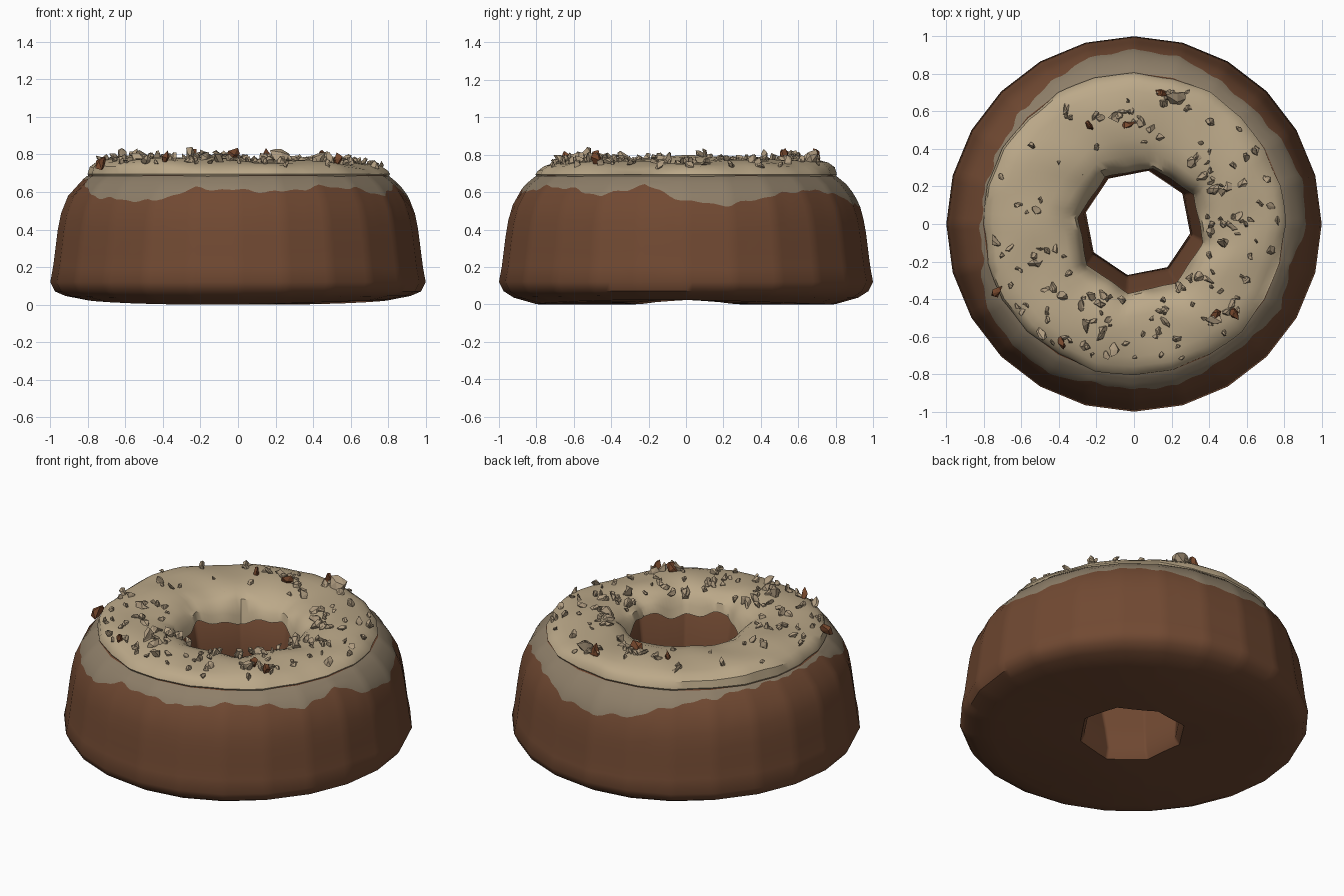
import bpy, bmesh, random
from math import sin, cos, pi, tau, degrees
from mathutils import Vector, Matrix, Euler

random.seed(7)
if "Cube" in bpy.data.objects:
    bpy.data.objects.remove(bpy.data.objects["Cube"], do_unlink=True)


def material(name, rgb):
    m = bpy.data.materials.new(name)
    m.use_nodes = True
    m.diffuse_color = (*rgb, 1)
    m.node_tree.nodes["Principled BSDF"].inputs["Base Color"].default_value = (*rgb, 1)
    return m


BROWN = material("cake brown", (0.165, 0.067, 0.032))
STAIN = material("soaked glaze", (0.27, 0.21, 0.14))
CREAM = material("cream icing", (0.50, 0.395, 0.25))
NUT = material("nut beige", (0.43, 0.33, 0.215))
DARK_NUT = material("nut skin brown", (0.20, 0.07, 0.028))


def interp(points, x):
    """Piecewise linear lookup in a sorted list of pairs."""
    for (x0, y0), (x1, y1) in zip(points, points[1:]):
        if x <= x1:
            return y0 + (y1 - y0) * max(0, (x - x0) / (x1 - x0))
    return points[-1][1]


def facet(a, sides):
    """Radius factor that turns a circle into a polygon."""
    step = tau / sides
    return cos(step / 2) / cos(a % step - step / 2)


def place(a, r, z):
    """Outer rim is many-sided; the hole is octagonal and leans off-centre."""
    w = min(1, max(0, (0.6 - r) / 0.25))
    rr = r * (facet(a, 24) * (1 - w) + facet(a + 0.2, 8) * 1.03 * w)
    up = min(1, z / 0.65)
    return Vector((rr * cos(a) + w * (0.02 + 0.015 * up),
                   rr * sin(a) + w * (0.01 - 0.045 * up), z))


def ring(name, column, segs, mats, closed, rule=lambda k: 0):
    """Sweep a column of (radius, height) pairs round the vertical axis."""
    bm = bmesh.new()
    cols = []
    for i in range(segs):
        a = tau * i / segs
        cols.append([bm.verts.new(place(a, r, z)) for r, z in column(a)])
    n = len(cols[0])
    for i in range(segs):
        c, d = cols[i], cols[(i + 1) % segs]
        for k in range(n if closed else n - 1):
            j = (k + 1) % n
            f = bm.faces.new((c[k], d[k], d[j], c[j]))
            f.material_index = rule(k)
    bmesh.ops.recalc_face_normals(bm, faces=bm.faces)
    return finish(name, bm, mats, True)


def finish(name, bm, mats, smooth):
    me = bpy.data.meshes.new(name)
    bm.to_mesh(me)
    bm.free()
    for m in mats:
        me.materials.append(m)
    ob = bpy.data.objects.new(name, me)
    bpy.context.collection.objects.link(ob)
    if smooth:
        bpy.ops.object.select_all(action="DESELECT")
        ob.select_set(True)
        bpy.context.view_layer.objects.active = ob
        bpy.ops.object.shade_smooth_by_angle(angle=0.7)
    return ob


# Cake body: outer wall radius by height, and lower edge of the soaked band
WALL = [(0.12, 1.0), (0.2, 0.985), (0.4, 0.96), (0.5, 0.94), (0.58, 0.905),
        (0.64, 0.86), (0.685, 0.805)]
EDGE = [.55, .53, .58, .61, .60, .54, .52, .55, .62, .65, .67, .675,
        .675, .66, .58, .56, .55, .62, .61, .60, .63, .62, .58, .64, .55]
EDGE = [(15 * i, z) for i, z in enumerate(EDGE)]
SIDE, BAND, TOP = 6, 4, 0.685


def cake_column(a):
    low = interp(EDGE, degrees(a)) + 0.006 * sin(23 * a) + 0.005 * sin(41 * a + 1)
    low = min(low, TOP - 0.006)
    heights = [0.12 + (low - 0.12) * k / SIDE for k in range(SIDE)]
    heights += [low + (TOP - low) * k / BAND for k in range(BAND + 1)]
    base = 0.012 + 0.012 * sin(2 * a + 2)
    foot = [(0.30, base), (0.8, base), (0.92, 0.035 + base / 2), (0.975, 0.07)]
    wall = [(interp(WALL, z), z) for z in heights]
    inside = [(0.76, 0.70), (0.6, 0.72), (0.42, 0.70), (0.36, 0.62),
              (0.325, 0.4), (0.29, 0.2), (0.275, 0.06)]
    return foot + wall + inside


ring("cake_body", cake_column, 192, [BROWN, STAIN], True,
     lambda k: int(4 + SIDE <= k < 4 + SIDE + BAND))

# Icing: draped cap with a rounded lip at the rim and in the hole
ICING = [(0.33, 0.63), (0.345, 0.68), (0.37, 0.72), (0.41, 0.75), (0.48, 0.77),
         (0.56, 0.776), (0.64, 0.773), (0.71, 0.763), (0.76, 0.748),
         (0.795, 0.722), (0.806, 0.695), (0.79, 0.668)]


def lumps(a, r):
    tilt = -0.022 * r * cos(a) + 0.008 * r * sin(a)
    return tilt + 0.006 * sin(5 * a + 9 * r) + 0.004 * sin(9 * a - 14 * r)


def icing_column(a):
    wave = 1 + 0.006 * sin(7 * a + 1) + 0.004 * sin(13 * a)
    lip = 0.025 * sin(4 * a + 2) + 0.012 * sin(11 * a)
    col = []
    for k, (r, z) in enumerate(ICING):
        z += lumps(a, r) if 1 < k < 10 else (lip if k < 2 else 0)
        col.append((r * wave, z))
    return col


ring("icing", icing_column, 96, [CREAM], False)


# Chopped nuts scattered over the icing
def chunk(bm, x, y, size):
    p = Vector((x, y))
    r, a = p.length, Vector((1, 0)).angle_signed(p) * -1
    z = interp(ICING[:10], r) + lumps(a, r) + size * 0.35
    turn = Euler([random.uniform(0, tau) for _ in range(3)]).to_matrix().to_4x4()
    shape = Matrix.Diagonal((1.35, 0.9, 0.55, 1))
    made = bmesh.ops.create_icosphere(bm, subdivisions=1, radius=size,
                                      matrix=Matrix.Translation((x, y, z)) @ turn @ shape)
    for v in made["verts"]:
        v.co += Vector([random.uniform(-0.38, 0.38) * size for _ in range(3)])


nuts = bmesh.new()
count = 0
while count < 150:
    a, r = random.uniform(0, tau), random.uniform(0.39, 0.77)
    if pi * 0.6 < a < pi * 1.05 and random.random() < 0.6:
        continue
    size = random.choice([0.014, 0.017, 0.02, 0.024, 0.028])
    chunk(nuts, r * cos(a), r * sin(a), size)
    count += 1
# Larger pieces and clusters
for x, y, s in [(0.23, 0.67, 0.048), (0.19, 0.69, 0.03), (0.43, -0.51, 0.035),
                (0.49, -0.47, 0.03), (-0.25, -0.54, 0.04), (-0.10, -0.66, 0.035),
                (0.47, -0.10, 0.035), (0.42, 0.18, 0.032)]:
    chunk(nuts, x, y, s)
finish("chopped_nuts", nuts, [NUT], False)

skins = bmesh.new()
for x, y in [(-0.03, 0.53), (-0.24, 0.52), (0.15, 0.70), (-0.38, -0.63),
             (0.43, -0.48), (0.53, -0.47), (-0.73, -0.36)]:
    chunk(skins, x, y, 0.034)
finish("dark_nut_pieces", skins, [DARK_NUT], False)
